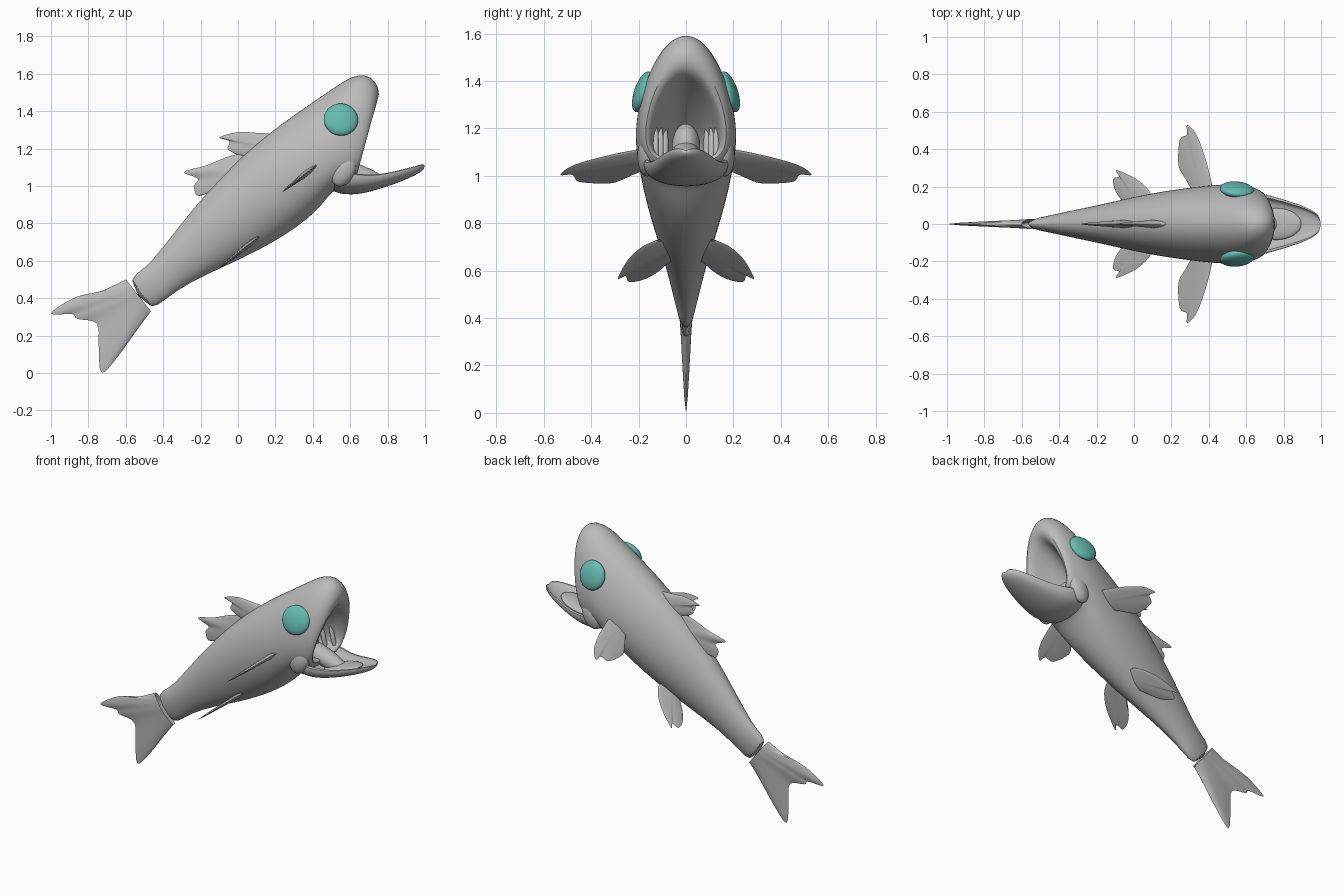
import bpy, bmesh, math
from mathutils import Vector, Euler

if "Cube" in bpy.data.objects:
    bpy.data.objects.remove(bpy.data.objects["Cube"])


def material(name, rgb):
    m = bpy.data.materials.new(name)
    m.diffuse_color = (*rgb, 1)
    m.use_nodes = True
    m.node_tree.nodes["Principled BSDF"].inputs["Base Color"].default_value = m.diffuse_color
    return m


GREY = material("grey_skin", (0.5, 0.5, 0.5))
TEAL = material("teal_eye", (0.13, 0.50, 0.44))


def finish(name, bm, mat, subsurf=0, angle=60):
    bmesh.ops.recalc_face_normals(bm, faces=bm.faces)
    me = bpy.data.meshes.new(name)
    bm.to_mesh(me)
    bm.free()
    me.materials.append(mat)
    ob = bpy.data.objects.new(name, me)
    bpy.context.collection.objects.link(ob)
    bpy.ops.object.select_all(action='DESELECT')
    ob.select_set(True)
    bpy.context.view_layer.objects.active = ob
    bpy.ops.object.shade_smooth_by_angle(angle=math.radians(angle))
    if subsurf:
        ob.modifiers.new("smooth", 'SUBSURF').levels = subsurf
        ob.modifiers["smooth"].render_levels = subsurf
    return ob


def loft(name, rings, mat, subsurf):
    """Skin closed rings and cap both ends."""
    bm = bmesh.new()
    rows = [[bm.verts.new(p) for p in r] for r in rings]
    n = len(rows[0])
    for a, b in zip(rows, rows[1:]):
        for i in range(n):
            j = (i + 1) % n
            bm.faces.new((a[i], a[j], b[j], b[i]))
    bm.faces.new(rows[0])
    bm.faces.new(rows[-1])
    return finish(name, bm, mat, subsurf)


def spline(pts, steps):
    """Catmull-Rom curve through the points."""
    p = [Vector(q) for q in pts]
    p = [p[0]] + p + [p[-1]]
    out = []
    for a, b, c, d in zip(p, p[1:], p[2:], p[3:]):
        for s in range(steps):
            t = s / steps
            out.append(0.5 * (2 * b + (c - a) * t + (2 * a - 5 * b + 4 * c - d) * t * t
                              + (3 * b - a - 3 * c + d) * t ** 3))
    return out + [p[-1]]


def fin(name, root, edge, normal, thick):
    """Thin blade running from a root line to an outline, tapering to the edge."""
    edge = spline(edge, 4)
    r0, r1 = Vector(root[0]), Vector(root[1])
    nrm = Vector(normal).normalized()
    bm = bmesh.new()
    m = len(edge) - 1
    levels = 6
    for side in (1, -1):
        grid = []
        for k in range(levels + 1):
            s = k / levels
            row = []
            for i, e in enumerate(edge):
                base = r0.lerp(r1, i / m)
                t = thick * (1 - s) ** 0.8 * (0.35 + 0.65 * math.sin(math.pi * i / m)) + 0.002
                row.append(bm.verts.new(base.lerp(e, s) + nrm * t * side * (k < levels)))
            grid.append(row)
        for a, b in zip(grid, grid[1:]):
            for i in range(m):
                bm.faces.new((a[i], a[i + 1], b[i + 1], b[i]))
    bmesh.ops.remove_doubles(bm, verts=bm.verts, dist=0.0003)
    return finish(name, bm, GREY)


def ellipsoid(name, loc, radii, mat, rot=(0, 0, 0)):
    bm = bmesh.new()
    bmesh.ops.create_uvsphere(bm, u_segments=32, v_segments=16, radius=1)
    bmesh.ops.scale(bm, vec=radii, verts=bm.verts)
    bmesh.ops.rotate(bm, matrix=Euler(rot).to_matrix(), verts=bm.verts)
    bmesh.ops.translate(bm, vec=loc, verts=bm.verts)
    return finish(name, bm, mat)


# Body: top x,z / bottom x,z / half width / how far the widest point sits below centre
# The last stations fold over the lip and run back into the throat.
STATIONS = [
    (-.60, .50, -.47, .325, .028, 0), (-.50, .555, -.39, .395, .045, 0),
    (-.41, .66, -.26, .485, .07, 0), (-.25, .87, -.06, .575, .107, 0),
    (-.08, 1.06, .10, .65, .147, 0), (.08, 1.215, .25, .735, .177, .05),
    (.24, 1.34, .37, .82, .197, .1), (.40, 1.45, .45, .90, .210, .2),
    (.53, 1.54, .50, .97, .214, .3), (.61, 1.59, .55, .99, .21, .33),
    (.68, 1.602, .59, 1.0, .20, .36), (.74, 1.565, .62, 1.03, .19, .4),
    (.762, 1.49, .64, 1.06, .172, .45), (.735, 1.43, .63, 1.075, .148, .5),
    (.66, 1.40, .58, 1.07, .138, .5), (.52, 1.30, .50, 1.04, .12, .4),
    (.38, 1.18, .42, .99, .08, .2), (.33, 1.11, .36, 1.02, .02, 0)]


def body_ring(tx, tz, bx, bz, w, k, n=32):
    ring = []
    for i in range(n):
        a = 2 * math.pi * i / n
        v = math.cos(a)
        u = v - k * (1 - v * v)
        f = (u + 1) / 2
        ring.append((bx + (tx - bx) * f, w * math.sin(a), bz + (tz - bz) * f))
    return ring


loft("body", [body_ring(*s) for s in STATIONS], GREY, 1)

# Lower jaw: x / half width / underside z / rim z
JAW = [(.46, .13, 1.0, 1.06), (.52, .172, .963, 1.07), (.58, .186, .953, 1.075),
       (.65, .178, .956, 1.065), (.72, .157, .973, 1.06), (.80, .134, .997, 1.07),
       (.88, .108, 1.027, 1.09), (.95, .078, 1.058, 1.107), (.985, .05, 1.08, 1.117),
       (.998, .02, 1.097, 1.117)]


def jaw_ring(x, w, zb, zr, n=12):
    h = zr - zb
    arcs = [math.pi * i / n for i in range(n + 1)]
    under = [(x, -w * math.cos(a), zr - h * math.sin(a) ** 0.7) for a in arcs]
    floor = [(x, w * .86 * math.cos(a), zr - h * .5 * math.sin(a) ** 0.7) for a in arcs]
    return under + floor


loft("lower_jaw", [jaw_ring(*j) for j in JAW], GREY, 1)

# Tongue and the raised fold at its tip
ellipsoid("tongue", (.60, 0, 1.075), (.21, .06, .055), GREY, (0, math.radians(18), 0))
ellipsoid("tongue_root", (.50, 0, 1.12), (.08, .06, .10), GREY)
ellipsoid("tongue_pad", (.76, 0, 1.035), (.14, .085, .022), GREY, (0, math.radians(-16), 0))

for s, tag in ((1, "left"), (-1, "right")):
    # Eye
    ellipsoid("eye_" + tag, (.55, s * .184, 1.355), (.092, .034, .09), TEAL,
              (s * math.radians(19), 0, s * math.radians(-5)))
    # Lip fold at the mouth corner
    ellipsoid("lip_fold_" + tag, (.565, s * .165, 1.085), (.062, .04, .092), GREY,
              (0, math.radians(25), 0))
    # Gill ridges inside the mouth
    for i in range(3):
        ellipsoid(f"gill_ridge_{tag}_{i + 1}", (.60 - .055 * i, s * (.128 - .02 * i), 1.13),
                  (.014, .014, .085), GREY, (0, math.radians(-15), 0))

    # Paired fins lie in planes that slope upward to the front
    def slope(pts, x0, z0, m):
        return [(x, s * y, z0 + (x - x0) * m) for x, y in pts]

    fin("pectoral_fin_" + tag, slope([(.42, .17), (.31, .17)], .235, .967, .78),
        slope([(.42, .20), (.385, .34), (.335, .475), (.283, .53), (.283, .478), (.245, .45),
               (.237, .32), (.265, .26), (.31, .20)], .235, .967, .78), (-.78, 0, 1), .014)
    fin("pelvic_fin_" + tag, slope([(.11, .09), (0, .06)], -.115, .55, .795),
        slope([(.11, .125), (.075, .185), (.005, .245), (-.095, .288), (-.08, .255),
               (-.112, .24), (-.10, .18), (-.06, .12), (0, .075)], -.115, .55, .795),
        (-.795, 0, 1), .012)


# Fins on the centre line
def flat(pts):
    return [(x, 0, z) for x, z in pts]


fin("tail_fin", flat([(-.595, .495), (-.465, .33)]),
    flat([(-.60, .50), (-.74, .435), (-.87, .405), (-1.0, .32), (-.885, .315), (-.86, .29),
          (-.755, .265), (-.745, .15), (-.73, .002), (-.645, .085), (-.555, .21),
          (-.47, .325)]), (0, 1, 0), .026)
fin("front_dorsal_fin", flat([(.22, 1.28), (.05, 1.14)]),
    flat([(.20, 1.28), (.12, 1.283), (.0, 1.288), (-.10, 1.26), (-.045, 1.24), (-.055, 1.20),
          (-.01, 1.17), (.04, 1.165)]), (0, 1, 0), .022)
fin("rear_dorsal_fin", flat([(.06, 1.16), (-.13, .95)]),
    flat([(.05, 1.185), (-.06, 1.155), (-.17, 1.11), (-.29, 1.075), (-.215, 1.04),
          (-.235, 1.0), (-.22, .95), (-.18, .955), (-.15, .975)]), (0, 1, 0), .022)
